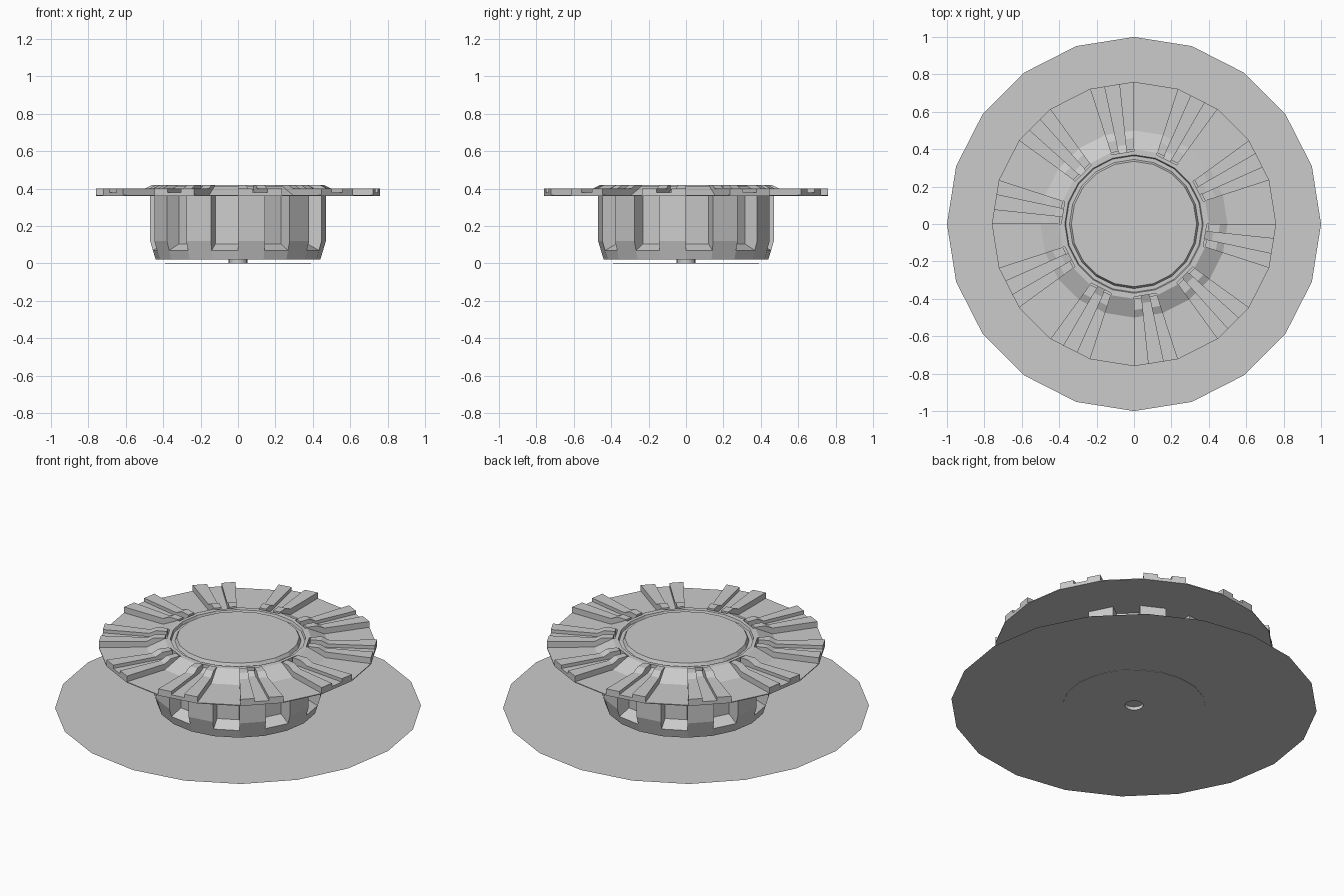
import bpy, bmesh
from math import sin, cos, pi

if "Cube" in bpy.data.objects:
    bpy.data.objects.remove(bpy.data.objects["Cube"])

N = 20  # sides of every round part


def corner(i, r, z):
    a = 2 * pi * i / N
    return (r * cos(a), r * sin(a), z)


def on_chord(seg, t, r, z):
    p, q = corner(seg, r, z), corner(seg + 1, r, z)
    return tuple(u + (v - u) * t for u, v in zip(p, q))


def finish(bm, name):
    bmesh.ops.recalc_face_normals(bm, faces=bm.faces)
    mesh = bpy.data.meshes.new(name)
    bm.to_mesh(mesh)
    bm.free()
    obj = bpy.data.objects.new(name, mesh)
    bpy.context.collection.objects.link(obj)
    return obj


def wedge(bm, seg, profile, t0=0, t1=1):
    """Sweep a closed (r, z) profile across part of one segment."""
    a = [bm.verts.new(on_chord(seg, t0, r, z)) for r, z in profile]
    b = [bm.verts.new(on_chord(seg, t1, r, z)) for r, z in profile]
    n = len(profile)
    for i in range(n):
        j = (i + 1) % n
        bm.faces.new((a[i], a[j], b[j], b[i]))
    bm.faces.new(a)
    bm.faces.new(b[::-1])


def lathe(name, profile, cap_start=False, cap_end=False):
    bm = bmesh.new()
    rings = [[bm.verts.new(corner(i, r, z)) for i in range(N)] for r, z in profile]
    for lo, hi in zip(rings, rings[1:]):
        for i in range(N):
            j = (i + 1) % N
            bm.faces.new((lo[i], lo[j], hi[j], hi[i]))
    if cap_start:
        bm.faces.new(rings[0][::-1])
    if cap_end:
        bm.faces.new(rings[-1])
    return finish(bm, name)


# Flat ground plate with a small central hole and pipe
lathe("base_plate", [(1.0, 0.002), (0.39, 0.002), (0.39, 0.0), (0.05, 0.0)])
lathe("centre_pipe", [(0.05, 0.0), (0.05, 0.02)], cap_end=True)

# Core drum, rim, groove and raised lid
lathe("core_drum", [(0.39, 0.02), (0.39, 0.415), (0.37, 0.415), (0.365, 0.40),
                    (0.345, 0.40), (0.335, 0.42)], True, True)

blocks, ledges, ribs, panels = (bmesh.new() for _ in range(4))
for seg in range(N):
    if seg % 2:
        # Protruding wall block with tapered foot
        wedge(blocks, seg, [(0.38, 0.02), (0.44, 0.02), (0.47, 0.12),
                            (0.47, 0.36), (0.38, 0.36)])
        # Two raised ribs with a slot between them
        for t in (0, 2 / 3):
            wedge(ribs, seg, [(0.40, 0.36), (0.76, 0.36), (0.76, 0.40),
                              (0.50, 0.40), (0.46, 0.42), (0.40, 0.42)], t, t + 1 / 3)
        wedge(ribs, seg, [(0.38, 0.36), (0.76, 0.36), (0.76, 0.38),
                          (0.43, 0.38), (0.38, 0.40)], 1 / 3, 2 / 3)
    else:
        # Recessed bay with sloping ledge
        wedge(ledges, seg, [(0.38, 0.02), (0.44, 0.02), (0.455, 0.07), (0.38, 0.11)])
        # Low collar panel with sloped inner part
        wedge(panels, seg, [(0.38, 0.36), (0.76, 0.36), (0.76, 0.365),
                            (0.50, 0.365), (0.40, 0.415), (0.38, 0.415)])

finish(blocks, "wall_blocks")
finish(ledges, "bay_ledges")
finish(ribs, "collar_ribs")
finish(panels, "collar_panels")
